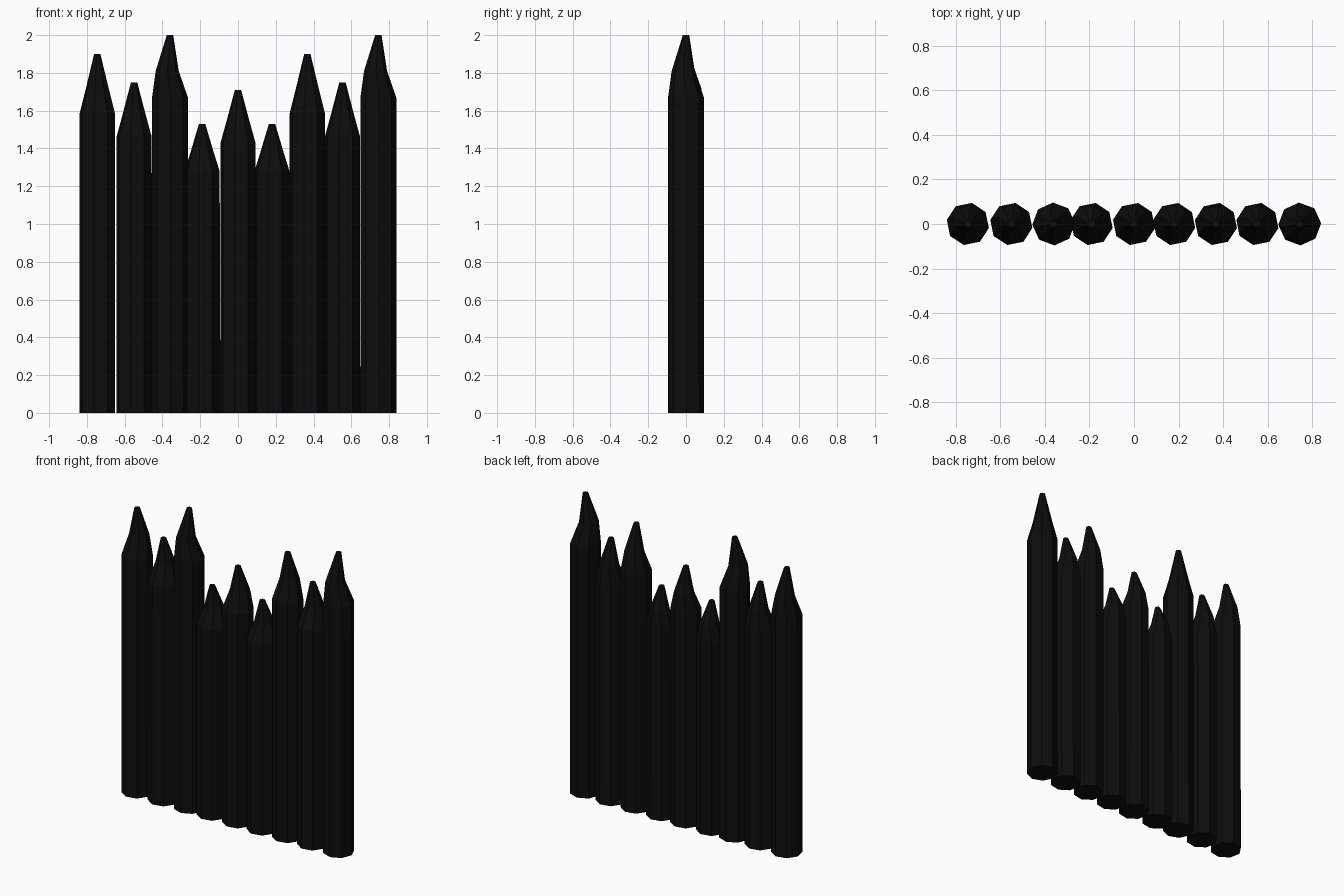
import bpy, bmesh
from math import cos, sin, radians

if "Cube" in bpy.data.objects:
    bpy.data.objects.remove(bpy.data.objects["Cube"])

mat = bpy.data.materials.new("charred_wood")
mat.diffuse_color = (0.004, 0.004, 0.004, 1)
mat.use_nodes = True
mat.node_tree.nodes["Principled BSDF"].inputs["Base Color"].default_value = mat.diffuse_color

SIDES = 8
# ring: height fraction, radius, offset toward the uneven side of the tip
RINGS = [(0.0, 0.096, 0.0), (0.835, 0.095, 0.0), (0.905, 0.061, 0.021), (1.0, 0.017, 0.0)]


def stake(name, x, height, phase, bulge):
    bm = bmesh.new()
    loops = []
    for f, r, off in RINGS:
        cx = x + off * cos(radians(bulge))
        cy = off * sin(radians(bulge))
        loops.append([bm.verts.new((cx + r * cos(radians(phase + 360 * i / SIDES)),
                                    cy + r * sin(radians(phase + 360 * i / SIDES)),
                                    f * height)) for i in range(SIDES)])
    for a, b in zip(loops, loops[1:]):
        for i in range(SIDES):
            j = (i + 1) % SIDES
            bm.faces.new((a[i], a[j], b[j], b[i]))
    bm.faces.new(loops[0][::-1])
    bm.faces.new(loops[-1])
    me = bpy.data.meshes.new(name)
    bm.to_mesh(me)
    bm.free()
    me.materials.append(mat)
    bpy.context.collection.objects.link(bpy.data.objects.new(name, me))


# Row of sharpened logs; the tallest ones are turned differently
logs = [(-0.745, 1.9), (-0.55, 1.75), (-0.36, 2.0), (-0.19, 1.53), (0.0, 1.71),
        (0.18, 1.53), (0.367, 1.9), (0.553, 1.75), (0.743, 2.0)]
for n, (x, h) in enumerate(logs, 1):
    turned = h == 2.0
    stake(f"palisade_log_{n}", x, h, 2 if turned else -11, 225 if turned else 90)
